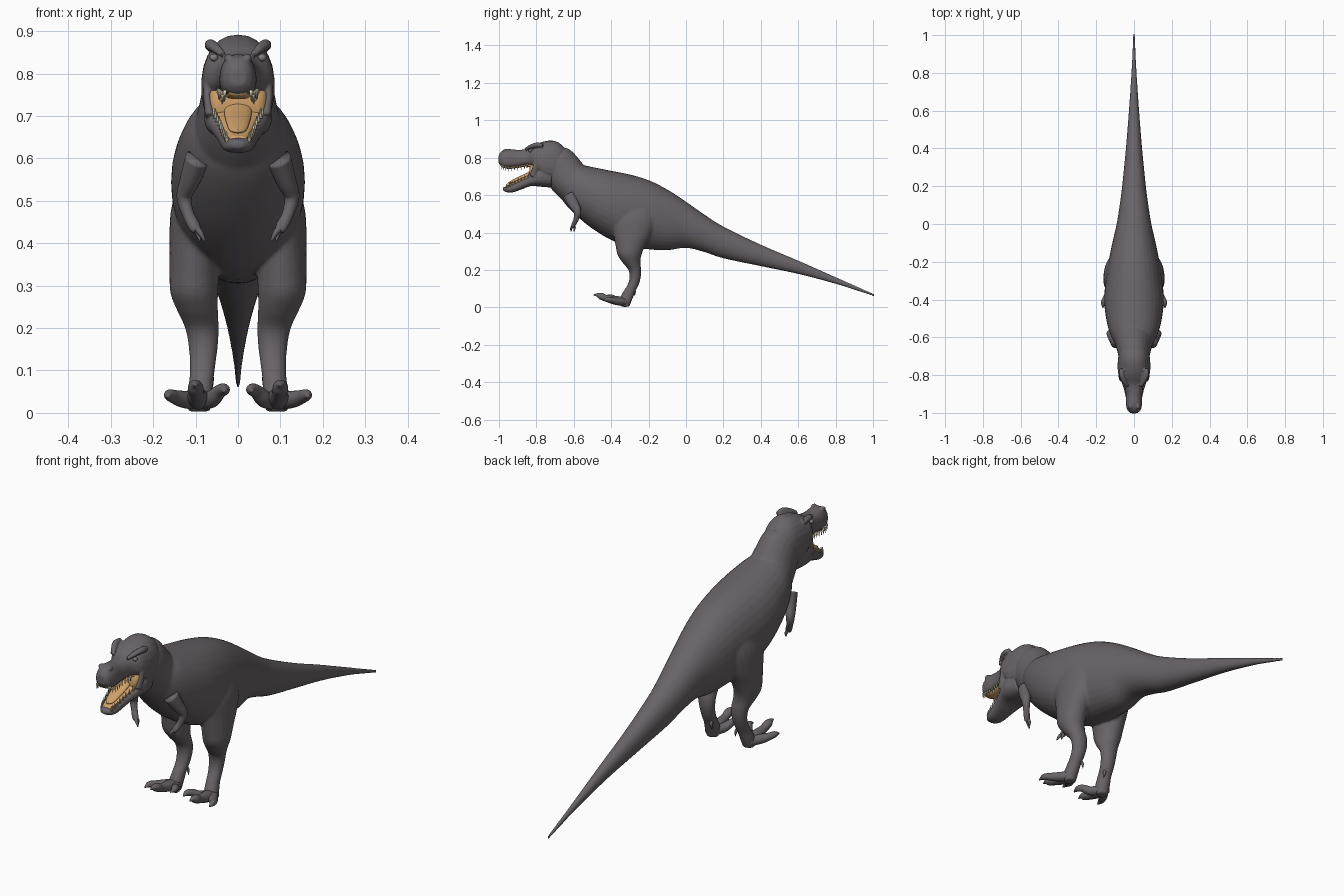
import bpy, bmesh, math
from mathutils import Vector, Matrix

cube = bpy.data.objects.get("Cube")
if cube:
    bpy.data.objects.remove(cube, do_unlink=True)


def material(name, rgb):
    mat = bpy.data.materials.new(name)
    mat.use_nodes = True
    color = (*rgb, 1.0)
    mat.diffuse_color = color
    mat.node_tree.nodes["Principled BSDF"].inputs["Base Color"].default_value = color
    return mat


SKIN = material("grey hide", (0.14, 0.125, 0.135))
MOUTH = material("tan mouth", (0.62, 0.35, 0.14))
IVORY = material("ivory teeth", (0.7, 0.62, 0.45))
EYE = material("eye grey", (0.22, 0.21, 0.2))

X, Y, Z = Vector((1, 0, 0)), Vector((0, 1, 0)), Vector((0, 0, 1))


def smooth_path(rows, steps):
    """Catmull-Rom resampling of rows of numbers."""
    result = []
    for i in range(len(rows) - 1):
        a, b = rows[max(i - 1, 0)], rows[i]
        c, d = rows[i + 1], rows[min(i + 2, len(rows) - 1)]
        for k in range(steps):
            t = k / steps
            result.append([q + t / 2 * (r - p + t * (2 * p - 5 * q + 4 * r - s
                           + t * (3 * (q - r) + s - p)))
                           for p, q, r, s in zip(a, b, c, d)])
    return result + [list(rows[-1])]


def tube(bm, rows, side=1, axis=None, power=2, taper=0, sides=24, steps=5):
    """Loft through rows of (x, y, z, half width, half depth)."""
    rows = smooth_path(rows, steps)
    centres = [Vector((side * r[0], r[1], r[2])) for r in rows]
    rings = []
    for i, (centre, row) in enumerate(zip(centres, rows)):
        ahead = centres[min(i + 1, len(rows) - 1)] - centres[max(i - 1, 0)]
        tangent = axis or ahead.normalized()
        across = (X - tangent * tangent.dot(X)).normalized()
        up = across.cross(tangent)
        ring = []
        for k in range(sides):
            angle = math.tau * k / sides
            c, s = math.cos(angle), math.sin(angle)
            u = math.copysign(abs(c) ** (2 / power), c) * (1 + taper * s)
            v = math.copysign(abs(s) ** (2 / power), s)
            ring.append(bm.verts.new(centre + across * u * max(row[3], 0.001)
                                     + up * v * max(row[4], 0.001)))
        rings.append(ring)
    for low, high in zip(rings, rings[1:]):
        for k in range(sides):
            n = (k + 1) % sides
            bm.faces.new((low[k], low[n], high[n], high[k]))
    bm.faces.new(rings[0])
    bm.faces.new(rings[-1])


def hull(bm, rows, **options):
    """Loft upright sections given as (y, top, bottom, half width)."""
    tube(bm, [(0, y, (t + b) / 2, w, (t - b) / 2) for y, t, b, w in rows],
         axis=Y, **options)


def ball(bm, place, size):
    matrix = Matrix.Translation(place) @ Matrix.Diagonal((*size, 1))
    bmesh.ops.create_uvsphere(bm, u_segments=16, v_segments=10, radius=1, matrix=matrix)


def finish(name, bm, mat, voxel=0, relax=0):
    bmesh.ops.recalc_face_normals(bm, faces=bm.faces)
    for face in bm.faces:
        face.smooth = True
    mesh = bpy.data.meshes.new(name)
    bm.to_mesh(mesh)
    bm.free()
    mesh.materials.append(mat)
    obj = bpy.data.objects.new(name, mesh)
    bpy.context.scene.collection.objects.link(obj)
    if voxel:
        remesh = obj.modifiers.new("blend", 'REMESH')
        remesh.mode = 'VOXEL'
        remesh.voxel_size = voxel
        remesh.use_smooth_shade = True
        soften = obj.modifiers.new("soften", 'SMOOTH')
        soften.factor = 0.5
        soften.iterations = relax
    return obj


# Body: torso with tail, neck and both legs, blended into one skin
bm = bmesh.new()
hull(bm, [(-.68, .70, .60, .05), (-.64, .755, .545, .095), (-.58, .765, .485, .127),
          (-.50, .75, .42, .148), (-.40, .73, .36, .158), (-.30, .71, .325, .15),
          (-.20, .68, .31, .135), (-.10, .63, .305, .115), (0, .565, .318, .092),
          (.1, .495, .295, .076), (.2, .432, .262, .063), (.4, .335, .22, .043),
          (.6, .25, .178, .027), (.8, .162, .125, .014), (.93, .105, .083, .008),
          (1.01, .071, .055, .005)], power=2.1, sides=32)
tube(bm, [(0, -.52, .60, .11, .10), (0, -.60, .66, .105, .105), (0, -.66, .73, .09, .108),
          (0, -.70, .78, .08, .10), (0, -.73, .81, .06, .06)])
LEG = [(.075, -.27, .56, .06, .10), (.09, -.28, .48, .068, .125),
       (.10, -.285, .40, .062, .105), (.103, -.297, .33, .059, .08),
       (.103, -.302, .28, .056, .064), (.095, -.292, .24, .048, .048),
       (.085, -.274, .20, .040, .034), (.082, -.272, .16, .035, .030),
       (.083, -.283, .12, .031, .030), (.086, -.305, .08, .029, .033),
       (.09, -.322, .04, .031, .034), (.092, -.325, .003, .026, .022)]
for side in (1, -1):
    tube(bm, LEG, side, axis=Z)
finish("body", bm, SKIN, voxel=0.0055, relax=8)

# Head: skull and snout, lower jaw, cheeks, brow ridges and nostril bumps
SKULL = [(-.64, .845, .70, .06), (-.68, .88, .68, .078), (-.72, .892, .67, .085),
         (-.77, .884, .69, .086), (-.81, .868, .74, .078), (-.85, .847, .755, .052),
         (-.90, .842, .748, .043), (-.95, .846, .743, .043), (-.985, .835, .752, .035),
         (-1.002, .812, .772, .018)]
JAW = [(-.72, .76, .64, .07), (-.78, .752, .645, .08), (-.83, .71, .648, .068),
       (-.88, .686, .63, .052), (-.93, .662, .614, .041), (-.96, .648, .616, .031),
       (-.978, .642, .625, .014)]
bm = bmesh.new()
hull(bm, SKULL, power=2.4, taper=-.12)
hull(bm, JAW, power=2.6)
for side in (1, -1):
    tube(bm, [(.07, -.79, .79, .012, .02), (.073, -.805, .75, .009, .016),
              (.066, -.82, .70, .012, .018)], side)
    tube(bm, [(.066, -.765, .865, .012, .012), (.064, -.80, .868, .014, .013),
              (.050, -.835, .858, .012, .010), (.036, -.86, .845, .008, .006)], side)
    ball(bm, (side * .022, -.965, .837), (.011, .016, .010))
finish("head", bm, SKIN, voxel=0.004, relax=4)

for side, label in ((1, "left"), (-1, "right")):
    # Eyes under the brow ridges
    bm = bmesh.new()
    ball(bm, (side * .057, -.832, .838), (.010, .010, .009))
    finish("eye_" + label, bm, EYE)

    # Arms with two small fingers
    bm = bmesh.new()
    tube(bm, [(.095, -.625, .60, .03, .035), (.113, -.60, .55, .024, .028),
              (.127, -.58, .51, .018, .020), (.118, -.588, .47, .014, .014),
              (.103, -.602, .44, .014, .011), (.097, -.606, .43, .010, .008)], side)
    for dx, dy in ((-.022, -.008), (-.010, .008)):
        tube(bm, [(.103, -.602, .442, .008, .007), (.10 + dx / 2, -.604 + dy, .425, .007, .007),
                  (.10 + dx, -.608 + dy, .405, .002, .002)], side, sides=10)
    finish("arm_" + label, bm, SKIN)

    # Feet: three spread toes ending in claws, and a rear spur
    bm = bmesh.new()
    tube(bm, [(.092, -.31, .028, .028, .024), (.095, -.37, .036, .025, .024),
              (.098, -.42, .046, .018, .018), (.10, -.455, .06, .018, .018),
              (.10, -.475, .066, .011, .010), (.10, -.495, .066, .002, .002)], side)
    for tip, height in ((.162, .042), (.032, .055)):
        mid = (.095 + tip) / 2
        tube(bm, [(.092, -.315, .028, .022, .022), (mid, -.365, .032, .021, .020),
                  (mid * .35 + tip * .65, -.395, height - .004, .016, .016),
                  (tip, -.418, height, .013, .013),
                  (tip * 1.02, -.445, height - .004, .002, .002)], side)
    tube(bm, [(.075, -.29, .105, .010, .010), (.064, -.275, .085, .007, .007),
              (.060, -.275, .06, .001, .001)], side, sides=10)
    finish("foot_" + label, bm, SKIN)

# Mouth lining: jaw floor, palate and back wall
bm = bmesh.new()
hull(bm, [(y, top + .004, top - .02, w - .012) for y, top, _, w in JAW[1:-1]], power=3.5)
hull(bm, [(y, low + .02, low - .003, w - .014) for y, _, low, w in SKULL[4:-1]], power=3)
hull(bm, [(-.77, .79, .68, .07), (-.81, .78, .685, .070), (-.828, .765, .69, .062),
          (-.836, .75, .70, .05)], power=3)
finish("mouth_lining", bm, MOUTH)

# Tongue
bm = bmesh.new()
tube(bm, [(0, -.80, .735, .03, .014), (0, -.85, .706, .032, .012),
          (0, -.90, .684, .027, .011), (0, -.935, .668, .020, .008),
          (0, -.95, .664, .008, .004)])
finish("tongue", bm, MOUTH)


# Teeth along both jaw rims
def tooth_row(name, rows, rim, inset, length):
    bm = bmesh.new()
    for y, top, low, w in smooth_path(rows, 3):
        edge = rim(top, low)
        for side in (1, -1):
            place = Vector((side * w * inset, y, edge + length / 2))
            bmesh.ops.create_cone(bm, cap_ends=True, segments=8, radius1=.0045, radius2=.0005,
                                  depth=abs(length),
                                  matrix=Matrix.Translation(place)
                                  @ Matrix.Rotation(0 if length > 0 else math.pi, 4, 'X'))
    finish(name, bm, IVORY)


tooth_row("upper_teeth", SKULL[5:-1], lambda top, low: low + .010, .88, -.026)
tooth_row("lower_teeth", JAW[2:-1], lambda top, low: top - .009, .84, .023)
